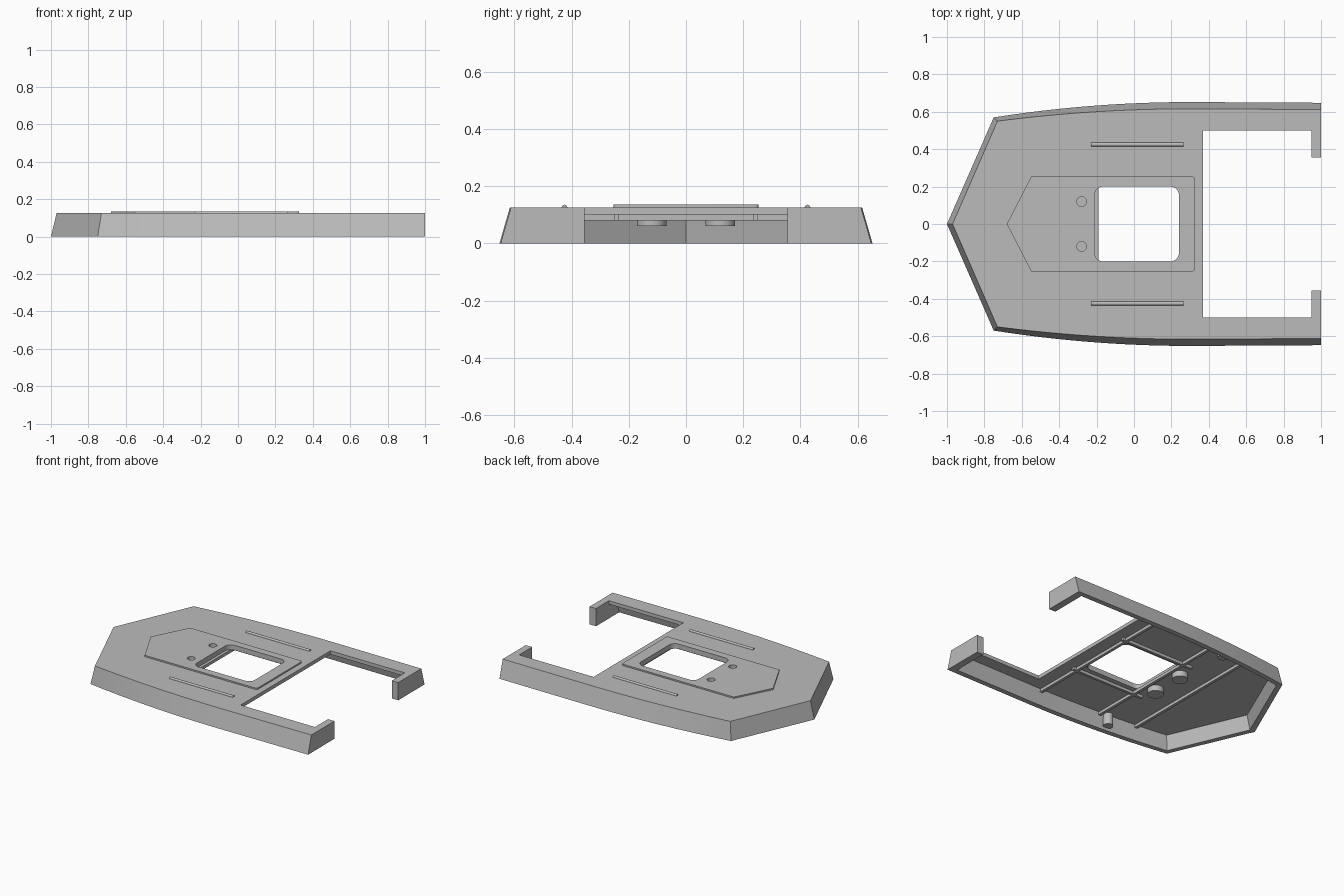
import bpy, bmesh, math

if "Cube" in bpy.data.objects:
    bpy.data.objects.remove(bpy.data.objects["Cube"])

grey = bpy.data.materials.new("plain grey")
grey.use_nodes = True
grey.diffuse_color = (0.5, 0.5, 0.5, 1)
grey.node_tree.nodes["Principled BSDF"].inputs["Base Color"].default_value = (0.5, 0.5, 0.5, 1)


def finish(name, bm):
    bmesh.ops.recalc_face_normals(bm, faces=bm.faces)
    mesh = bpy.data.meshes.new(name)
    bm.to_mesh(mesh)
    bm.free()
    mesh.materials.append(grey)
    obj = bpy.data.objects.new(name, mesh)
    bpy.context.collection.objects.link(obj)
    return obj


def loft(name, low, high, z0, z1):
    """Solid between two matching outlines."""
    bm = bmesh.new()
    a = [bm.verts.new((x, y, z0)) for x, y in low]
    b = [bm.verts.new((x, y, z1)) for x, y in high]
    bm.faces.new(a)
    bm.faces.new(b)
    for i in range(len(a)):
        j = (i + 1) % len(a)
        bm.faces.new((a[i], a[j], b[j], b[i]))
    return finish(name, bm)


def box(name, x0, x1, y0, y1, z0, z1):
    outline = [(x0, y0), (x1, y0), (x1, y1), (x0, y1)]
    return loft(name, outline, outline, z0, z1)


def cylinder(name, x, y, r, z0, z1, sides=32):
    ring = [(x + r * math.cos(math.tau * i / sides), y + r * math.sin(math.tau * i / sides))
            for i in range(sides)]
    return loft(name, ring, ring, z0, z1)


def rounded(x0, x1, y0, y1, r, steps=8):
    pts = []
    corners = [(x1 - r, y1 - r), (x0 + r, y1 - r), (x0 + r, y0 + r), (x1 - r, y0 + r)]
    for k, (cx, cy) in enumerate(corners):
        for i in range(steps + 1):
            a = math.pi / 2 * (k + i / steps)
            pts.append((cx + r * math.cos(a), cy + r * math.sin(a)))
    return pts


def hull_outline(tip, shoulder_x, shoulder_y, side_y, stern):
    """Pointed bow, bowed flanks easing into straight ones, square stern."""
    half = [(shoulder_x, shoulder_y)]
    for i in range(1, 13):
        t = i / 12
        x = shoulder_x + (0.3 - shoulder_x) * t
        half.append((x, side_y - (side_y - shoulder_y) * (1 - t) ** 2))
    half.append((stern, side_y - 0.004))
    return [(tip, 0)] + half + [(x, -y) for x, y in reversed(half)]


def cut(obj, cutters):
    bpy.context.view_layer.objects.active = obj
    for c in cutters:
        mod = obj.modifiers.new("cut", 'BOOLEAN')
        mod.operation = 'DIFFERENCE'
        mod.solver = 'EXACT'
        mod.object = c
        bpy.ops.object.modifier_apply(modifier=mod.name)


# Hull shell with sloping flanks
hull = loft("hull", hull_outline(-1, -0.75, 0.57, 0.652, 1),
            hull_outline(-0.97, -0.73, 0.55, 0.616, 1), 0, 0.125)

# Raised deck plate
plate_outline = [(-0.68, 0), (-0.55, -0.253)] + rounded(0.2, 0.325, -0.253, 0.253, 0.012)[-9:]
plate_outline += rounded(0.2, 0.325, -0.253, 0.253, 0.012)[:9] + [(-0.55, 0.253)]
plate = loft("deck_plate", plate_outline, plate_outline, 0.12, 0.135)

# Cutters: hollow underside, stern bay, rounded window, screw recesses
cavity = loft("cavity_cutter", hull_outline(-0.96, -0.726, 0.54, 0.617, 0.95),
              hull_outline(-0.936, -0.71, 0.524, 0.588, 0.95), -0.001, 0.1)
bay = box("bay_cutter", 0.37, 0.95, -0.5, 0.5, -0.1, 0.3)
gap = box("gap_cutter", 0.9, 1.1, -0.355, 0.355, -0.1, 0.3)
frame = rounded(-0.21, 0.24, -0.2, 0.2, 0.045)
window = loft("window_cutter", frame, frame, -0.1, 0.3)
recesses = [cylinder("recess_cutter", -0.28, s * 0.12, 0.026, 0.104, 0.3) for s in (-1, 1)]
cut(hull, [cavity, bay, gap, window] + recesses)
cut(plate, [window] + recesses)
for c in [cavity, bay, gap, window] + recesses:
    bpy.data.objects.remove(c)

# Ribs across the underside
for name, x, reach in (("rear_rib", 0.27, 0.6), ("middle_rib", -0.2, 0.585), ("bow_rib", -0.48, 0.56)):
    box(name, x - 0.01, x + 0.01, -reach, reach, 0.08, 0.101)

for side, s in (("left", 1), ("right", -1)):
    # Lengthwise rib, screw boss and mounting post
    box(side + "_long_rib", -0.27, 0.3, s * 0.243 - 0.009, s * 0.243 + 0.009, 0.08, 0.101)
    cylinder(side + "_screw_boss", -0.28, s * 0.12, 0.052, 0.06, 0.102)
    cylinder(side + "_post", -0.26, s * 0.566, 0.033, 0.018, 0.102)
    # Thin rod lying on the deck
    bm = bmesh.new()
    bmesh.ops.create_cone(bm, cap_ends=True, segments=16, radius1=0.01, radius2=0.01, depth=0.495)
    rod = finish(side + "_deck_rod", bm)
    rod.rotation_euler = (0, math.pi / 2, 0)
    rod.location = (0.017, s * 0.425, 0.125)

# Smooth the round parts, keep edges sharp
for obj in bpy.context.scene.objects:
    obj.select_set(obj.type == 'MESH')
bpy.context.view_layer.objects.active = hull
bpy.ops.object.shade_smooth_by_angle(angle=math.radians(25))
